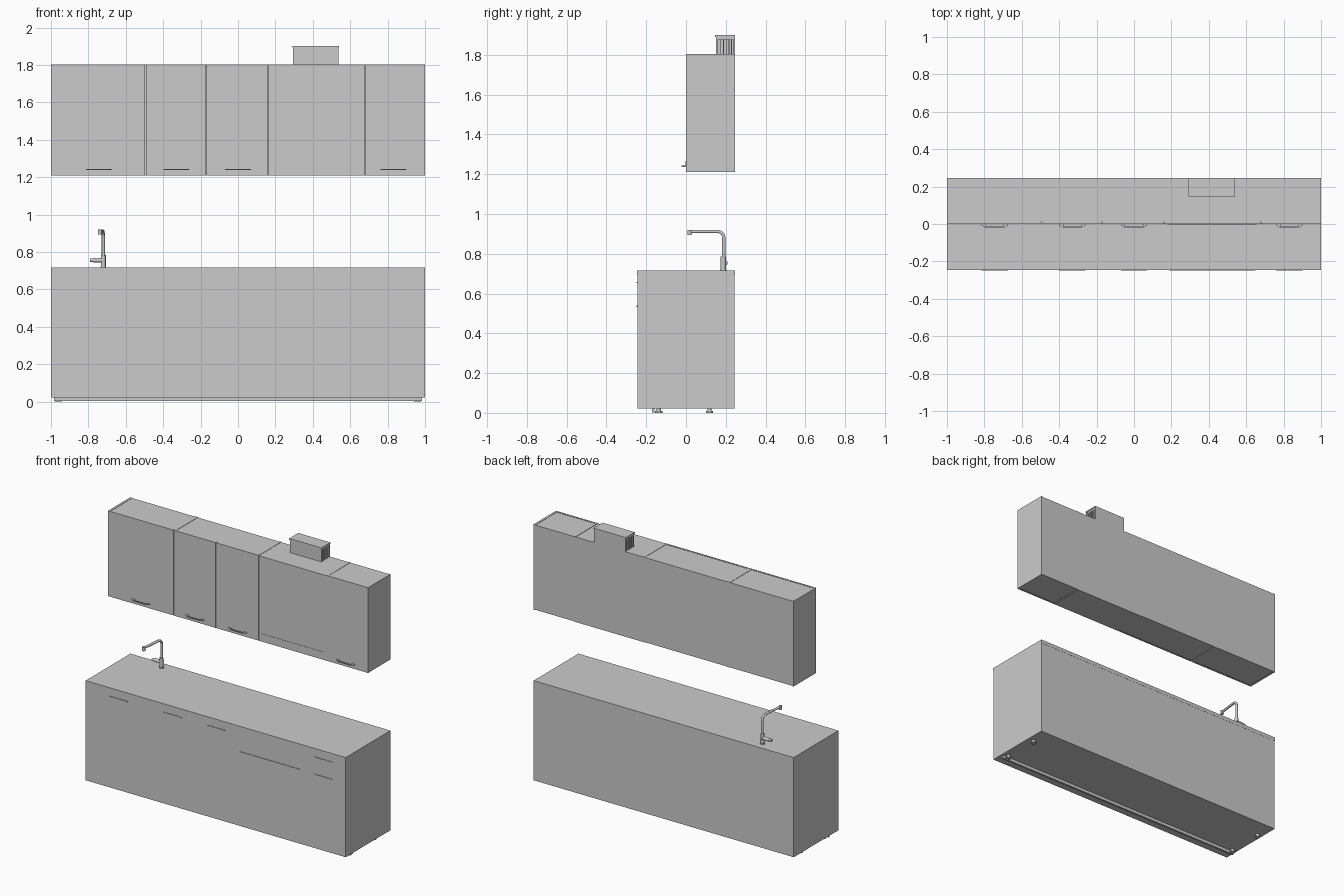
import bpy, bmesh, math
from mathutils import Vector

if "Cube" in bpy.data.objects:
    bpy.data.objects.remove(bpy.data.objects["Cube"])

Y = 0.246  # half depth


def box(name, x0, x1, y0, y1, z0, z1):
    bm = bmesh.new()
    bmesh.ops.create_cube(bm, size=1)
    for v in bm.verts:
        v.co = Vector((x0 if v.co.x < 0 else x1,
                       y0 if v.co.y < 0 else y1,
                       z0 if v.co.z < 0 else z1))
    return add(name, bm)


def add(name, bm):
    me = bpy.data.meshes.new(name)
    bmesh.ops.recalc_face_normals(bm, faces=bm.faces)
    bm.to_mesh(me)
    bm.free()
    ob = bpy.data.objects.new(name, me)
    bpy.context.collection.objects.link(ob)
    return ob


def cylinder(name, a, b, r, sides=20):
    a, b = Vector(a), Vector(b)
    bpy.ops.mesh.primitive_cylinder_add(vertices=sides, radius=r, depth=(b - a).length,
                                        location=(a + b) / 2)
    ob = bpy.context.object
    ob.name = name
    ob.rotation_euler = (b - a).to_track_quat('Z', 'Y').to_euler()
    bpy.ops.object.shade_smooth_by_angle()
    return ob


def bow_handle(name, x, y, z, w=0.14, h=0.006):
    # flat bow: outline in plan, extruded upward
    o, i = w / 2, w / 2 - 0.022
    pts = [(-o, 0), (-o, -.007), (-i, -.022), (i, -.022), (o, -.007), (o, 0),
           (i, 0), (i, -.014), (-i, -.014), (-i, 0)]
    bm = bmesh.new()
    f = bm.faces.new([bm.verts.new((x + px, y + py, z - h / 2)) for px, py in pts])
    ext = bmesh.ops.extrude_face_region(bm, geom=[f])
    bmesh.ops.translate(bm, vec=(0, 0, h),
                        verts=[v for v in ext['geom'] if isinstance(v, bmesh.types.BMVert)])
    return add(name, bm)


# Base unit with worktop
box("base_cabinet", -1, 1, -Y + .001, Y - .001, 0.023, 0.69)
box("worktop", -1, 1, -Y, Y, 0.69, 0.716)
box("plinth", -0.985, 0.985, -0.172, -0.158, 0.002, 0.024)
for sx in (-1, 1):
    for y in (-0.137, 0.118):
        cylinder("foot_pad", (sx * .96, y, 0), (sx * .96, y, .009), 0.018)
        cylinder("foot_stem", (sx * .96, y, .009), (sx * .96, y, .024), 0.011)

# Slim pulls on the base fronts
pulls = [(-.745, .655, .14), (-.33, .655, .14), (0, .655, .14),
         (.83, .655, .14), (.83, .535, .14), (.42, .538, .46)]
for x, z, w in pulls:
    box("base_pull", x - w / 2, x + w / 2, -Y - .003, -Y + .02, z - .003, z + .003)


# Wall units: panel carcasses
def carcass(x0, x1, t=0.015):
    z0, z1, yf = 1.21, 1.803, 0.012
    box("wall_side", x0, x0 + t, yf, Y, z0, z1)
    box("wall_side", x1 - t, x1, yf, Y, z0, z1)
    box("wall_top", x0 + t, x1 - t, yf, Y, z1 - t, z1 - .002)
    box("wall_bottom", x0 + t, x1 - t, yf, Y, z0 + .002, z0 + t)
    box("wall_back", x0 + t, x1 - t, Y - .01, Y, z0 + t, z1 - t)


for x0, x1 in ((-1, -.496), (-.496, .16), (.677, 1)):
    carcass(x0, x1)
doors = [(-1, -.497, -.745), (-.493, -.172, -.33), (-.168, .158, 0), (.678, 1, .83)]
for x0, x1, hx in doors:
    box("wall_door", x0, x1, 0, 0.012, 1.21, 1.803)
    bow_handle("wall_handle", hx, 0, 1.24)

# Extractor hood with control strip
box("hood_body", .16, .676, 0, Y, 1.21, 1.801)
box("hood_control_strip", .18, .655, -.002, .01, 1.243, 1.265)

# Hood duct outlet with slatted ends
dx0, dx1, dy0 = .293, .537, .15
box("duct_front", dx0, dx1, dy0, dy0 + .012, 1.80, 1.89)
box("duct_back", dx0, dx1, Y - .008, Y, 1.80, 1.89)
box("duct_core", dx0 + .02, dx1 - .02, dy0 + .012, Y - .008, 1.80, 1.89)
box("duct_cap", dx0 - .002, dx1 + .002, dy0 - .003, Y, 1.89, 1.90)
for x0 in (dx0 + .001, dx1 - .019):
    box("duct_end_rail", x0, x0 + .018, dy0 + .012, Y - .008, 1.878, 1.89)
    for i in range(5):
        y = dy0 + .023 + i * .0135
        box("duct_slat", x0, x0 + .018, y, y + .004, 1.80, 1.878)

# Tap: body, side lever, swivelled spout
tx, ty = -.72, .187
cylinder("tap_flange", (tx, ty, .715), (tx, ty, .721), .0155)
cylinder("tap_body", (tx, ty, .72), (tx, ty, .785), .013)
cylinder("tap_lever", (tx, ty, .756), (-.775, ty, .756), .012)
cylinder("tap_lever_tip", (-.775, ty, .756), (-.79, ty, .756), .009)
cylinder("tap_knob", (tx, ty, .753), (tx, ty + .021, .753), .007)

d = Vector((-.018, -.172, 0))
u = d.normalized()
base = Vector((tx, ty + .003, 0))
path = [base + Vector((0, 0, .78)), base + Vector((0, 0, .88))]
for k in range(1, 7):
    a = k / 6 * math.pi / 2
    path.append(base + u * .032 * (1 - math.cos(a)) + Vector((0, 0, .88 + .032 * math.sin(a))))
tip = base + d + Vector((0, 0, .912))
path.append(tip)
cu = bpy.data.curves.new("tap_spout", 'CURVE')
cu.dimensions = '3D'
cu.bevel_depth = .0085
cu.bevel_resolution = 3
cu.use_fill_caps = True
sp = cu.splines.new('POLY')
sp.points.add(len(path) - 1)
for p, c in zip(sp.points, path):
    p.co = (*c, 1)
bpy.context.collection.objects.link(bpy.data.objects.new("tap_spout", cu))
cylinder("tap_nozzle", tip + Vector((0, 0, .0085)), tip - Vector((0, 0, .018)), .0105)
